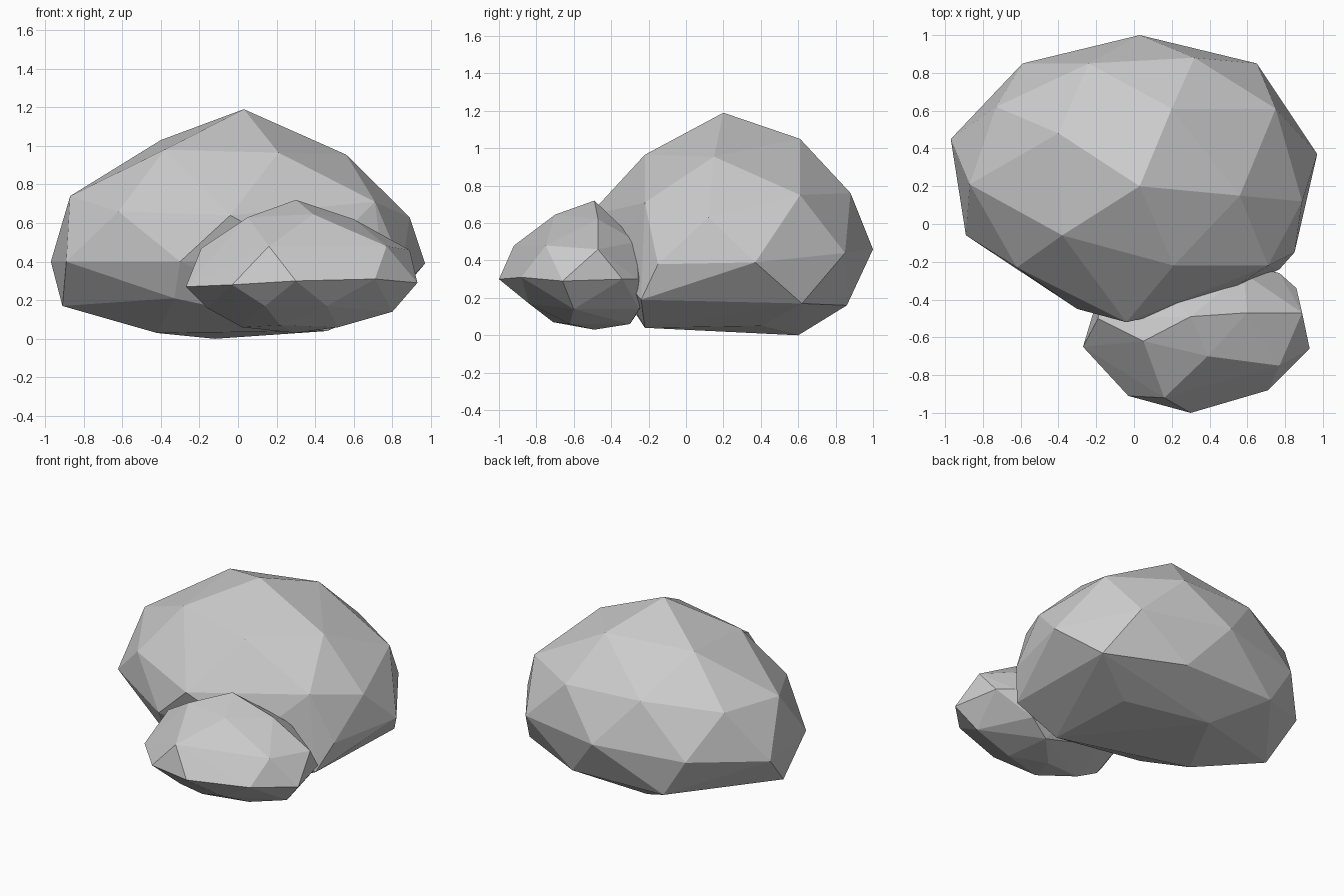
import bpy, bmesh


def rock(name, rings):
    """Faceted boulder: convex hull around a few rings of corner points."""
    bm = bmesh.new()
    for ring in rings:
        for p in ring:
            bm.verts.new(p)
    res = bmesh.ops.convex_hull(bm, input=bm.verts[:])
    junk = set(res["geom_interior"]) | set(res["geom_unused"])
    bmesh.ops.delete(bm, geom=[g for g in junk if isinstance(g, bmesh.types.BMVert)],
                     context='VERTS')
    bmesh.ops.recalc_face_normals(bm, faces=bm.faces[:])
    mesh = bpy.data.meshes.new(name)
    bm.to_mesh(mesh)
    bm.free()
    obj = bpy.data.objects.new(name, mesh)
    bpy.context.collection.objects.link(obj)
    return obj


# Large boulder: crown, shoulder, waist, skirt, base
rock("large_rock", [
    [(.03, .20, 1.19), (.20, .61, 1.05), (-.40, .48, 1.03),
     (-.38, -.06, .98), (.21, -.22, .965), (.56, .15, .955)],
    [(.32, .88, .76), (-.24, .85, .78), (-.73, .62, .74), (-.87, .21, .74),
     (-.62, -.23, .66), (-.04, -.52, .64), (.71, -.22, .71), (.89, .12, .63),
     (.75, .61, .75)],
    [(.03, 1.0, .46), (-.59, .85, .44), (-.97, .45, .40), (-.89, -.06, .40),
     (-.30, -.45, .40), (.40, -.42, .40), (.85, -.15, .38), (.97, .37, .39),
     (.65, .85, .44)],
    [(.28, .86, .16), (-.42, .85, .17), (-.91, .22, .17), (-.33, -.33, .21),
     (.77, -.24, .19), (.78, .62, .17)],
    [(-.12, .60, 0), (-.42, .05, .03), (.46, -.22, .04), (.42, .40, .05)],
])

# Small boulder leaning against the front
rock("small_rock", [
    [(.30, -.49, .72), (.39, -.70, .645), (.05, -.62, .63), (.60, -.47, .62)],
    [(.16, -.92, .48), (.77, -.75, .48), (.89, -.47, .46), (-.19, -.50, .47),
     (.58, -.26, .50), (.10, -.28, .50)],
    [(-.27, -.65, .27), (-.03, -.91, .28), (.30, -1.0, .30), (.71, -.88, .31),
     (.93, -.66, .29), (.86, -.34, .30), (.77, -.26, .30), (.30, -.14, .30),
     (-.18, -.35, .28)],
    [(.14, -.84, .17), (.46, -.84, .17), (.80, -.60, .14), (.63, -.25, .14),
     (-.16, -.56, .16), (.05, -.26, .15)],
    [(.30, -.49, .03), (.02, -.54, .06), (.22, -.71, .07), (.52, -.62, .06),
     (.48, -.30, .06)],
])
